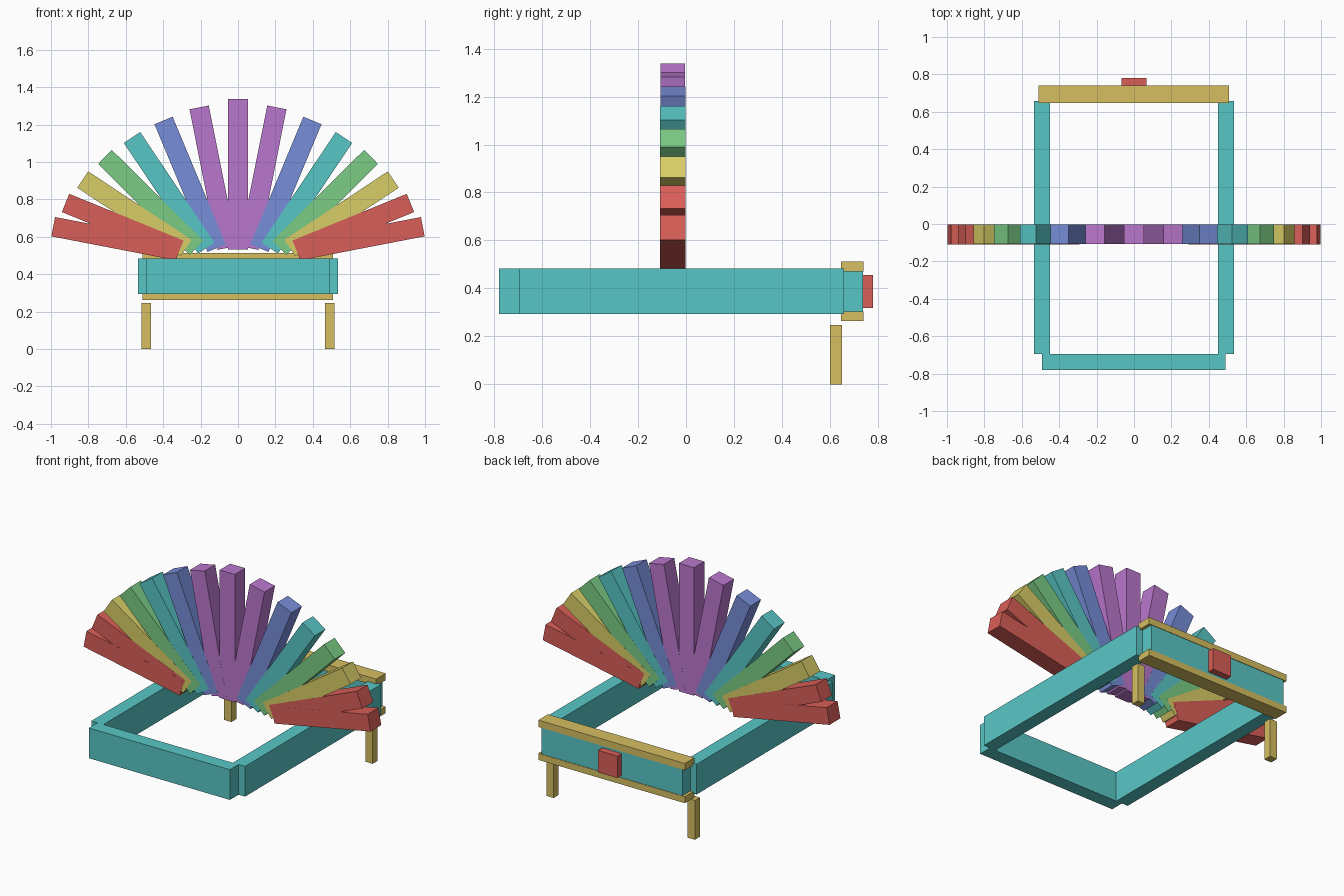
import bpy
from math import radians, sin, cos, atan2, hypot
from mathutils import Matrix, Vector

if "Cube" in bpy.data.objects:
    bpy.data.objects.remove(bpy.data.objects["Cube"])


def material(name, rgb):
    """Flat material from an sRGB colour in 0-255."""
    linear = [((c / 255 + 0.055) / 1.055) ** 2.4 for c in rgb] + [1]
    mat = bpy.data.materials.new(name)
    mat.use_nodes = True
    mat.diffuse_color = linear
    mat.node_tree.nodes["Principled BSDF"].inputs["Base Color"].default_value = linear
    return mat


red = material("red", (218, 95, 88))
yellow = material("yellow", (216, 205, 103))
green = material("green", (123, 204, 133))
teal = material("teal", (89, 198, 198))
blue = material("blue", (119, 141, 216))
purple = material("purple", (186, 119, 205))
tan = material("tan", (214, 191, 97))


def box(name, x, y, z, mat):
    """Box between (min, max) pairs on each axis."""
    bpy.ops.mesh.primitive_cube_add(size=1)
    obj = bpy.context.object
    obj.name = name
    size = [b - a for a, b in (x, y, z)]
    centre = [(a + b) / 2 for a, b in (x, y, z)]
    obj.data.transform(Matrix.Translation(centre) @ Matrix.Diagonal(size + [1]))
    obj.data.materials.append(mat)
    return obj


# Rectangular frame
rail_z = (0.293, 0.483)
box("front_rail", (-0.492, 0.49), (-0.78, -0.694), rail_z, teal)
box("back_rail", (-0.492, 0.49), (0.657, 0.738), rail_z, teal)
for side, sign in (("left", 1), ("right", -1)):
    box(side + "_rail", sorted((sign * 0.45, sign * 0.535)), (-0.694, 0.658), rail_z, teal)
    box(side + "_leg", sorted((sign * 0.466, sign * 0.517)), (0.6, 0.65), (0, 0.247), tan)

# Back trim and latch
box("upper_trim", (-0.511, 0.509), (0.646, 0.741), (0.47, 0.513), tan)
box("lower_trim", (-0.511, 0.509), (0.646, 0.741), (0.263, 0.304), tan)
box("latch", (-0.068, 0.066), (0.737, 0.78), (0.318, 0.456), red)

# Fan of slats: tip x, tip z, length, colour, from the middle outwards
slats = [
    (0.0, 1.337, 0.805, purple),
    (0.208, 1.292, 0.766, purple),
    (0.398, 1.222, 0.739, blue),
    (0.567, 1.131, 0.712, teal),
    (0.711, 1.027, 0.690, green),
    (0.830, 0.906, 0.663, yellow),
    (0.922, 0.781, 0.660, red),
    (0.988, 0.654, 0.680, red),
]
for i, (tip_x, tip_z, length, mat) in enumerate(slats):
    for side, sign in (("left", 1), ("right", -1)) if i else (("middle", 1),):
        depth = 0.0515 + i * 0.0003  # outer slats sit a hair proud
        slat = box(f"{side}_slat_{i}", (-0.0525, 0.0525), (-depth, depth), (-length, 0), mat)
        slat.rotation_euler.y = sign * radians(11.3 * i)
        slat.location = (sign * tip_x, -0.055, tip_z)
